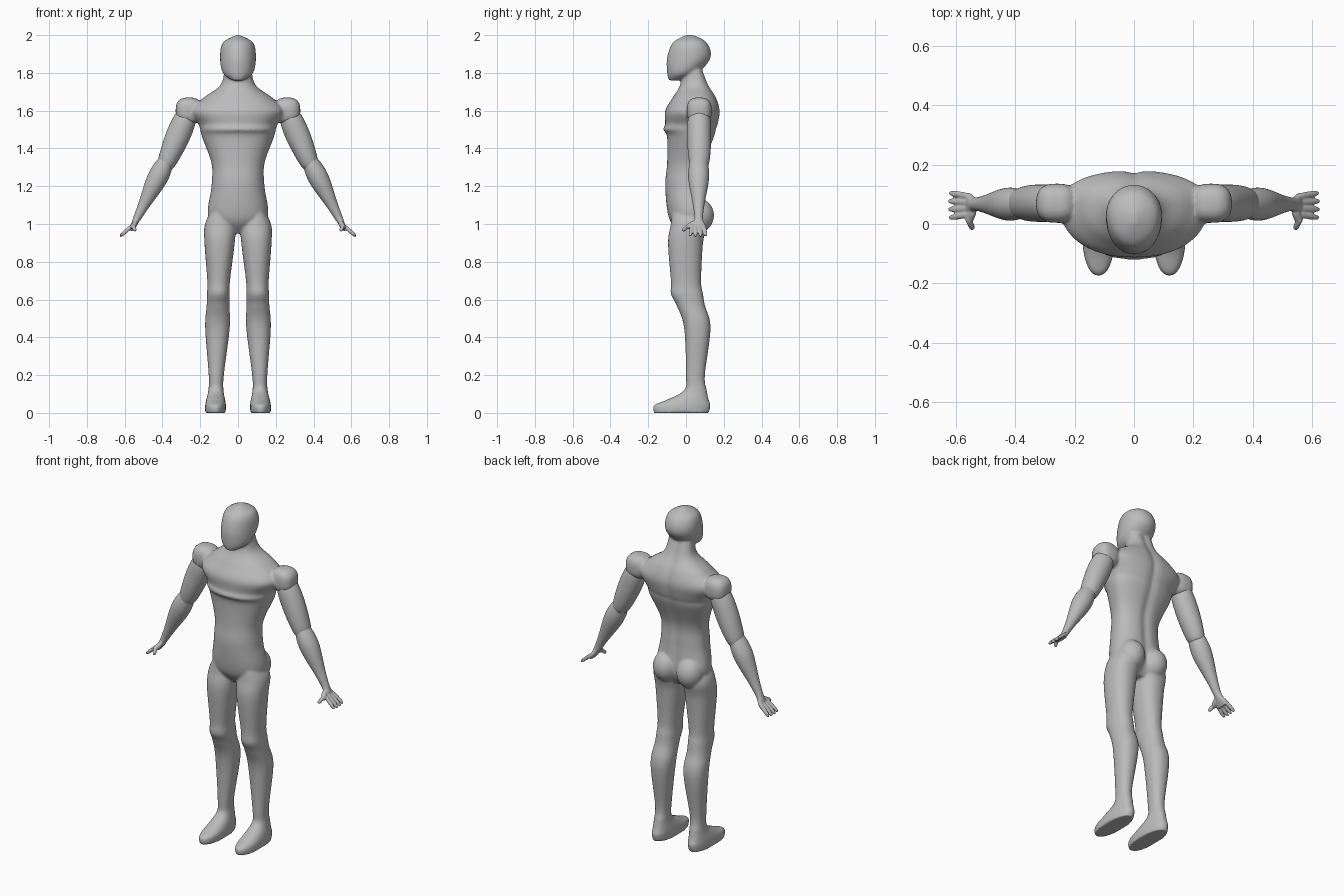
import bpy, bmesh, math
from mathutils import Matrix, Vector

cube = bpy.data.objects.get("Cube")
if cube:
    bpy.data.objects.remove(cube, do_unlink=True)

skin = bpy.data.materials.new("neutral grey")
skin.use_nodes = True
grey = (.5, .5, .5, 1)
skin.diffuse_color = grey
skin.node_tree.nodes["Principled BSDF"].inputs["Base Color"].default_value = grey


def signed_power(value, power):
    return math.copysign(abs(value) ** power, value)


def spline(rows, steps=6):
    """Smooth a list of section rows with a Catmull-Rom curve."""
    smooth = []
    padded = [rows[0], *rows, rows[-1]]
    for neighbours in zip(padded, padded[1:], padded[2:], padded[3:]):
        for step in range(steps):
            t = step / steps
            smooth.append([
                b + t / 2 * (c - a + t * (2 * a - 5 * b + 4 * c - d + t * (3 * (b - c) + d - a)))
                for a, b, c, d in zip(*neighbours)])
    return smooth + [rows[-1]]


def loft(bm, rows, matrix=Matrix(), power=.9, share=.5, groove=0, centre=lambda z: 0, sides=48):
    """Skin rows of (height, half width, front, back); share places the widest line in depth."""
    rings = []
    for z, width, front, back in spline(rows):
        middle = front + share * (back - front)
        ring = []
        for k in range(sides):
            angle = math.tau * k / sides
            x = width * signed_power(math.cos(angle), power)
            depth = signed_power(math.sin(angle), power)
            y = middle + depth * (back - middle if depth > 0 else middle - front)
            if depth > 0:
                y -= groove * math.exp(-(x / .025) ** 2)
            ring.append(bm.verts.new(matrix @ Vector((centre(z) + x, y, z))))
        rings.append(ring)
    for low, high in zip(rings, rings[1:]):
        for k in range(sides):
            bm.faces.new((low[k - 1], low[k], high[k], high[k - 1]))
    bm.faces.new(rings[0])
    bm.faces.new(rings[-1])


def blob(bm, matrix, radii, power):
    """Ellipsoid that grows boxier as the power falls below one."""
    rows = []
    for k in range(-8, 9):
        angle = k * math.pi / 17
        size = math.cos(angle) ** power
        height = signed_power(math.sin(angle), power)
        rows.append((radii[2] * height, radii[0] * size, -radii[1] * size, radii[1] * size))
    loft(bm, rows, matrix, power)


def finger(bm, start, end, radius):
    """Rounded tube from the palm to a fingertip."""
    a, b = Vector(start), Vector(end)
    turn = (b - a).to_track_quat('Z', 'Y').to_matrix().to_4x4()
    place = Matrix.Translation((a + b) / 2) @ turn
    blob(bm, place, (radius, radius, (b - a).length / 2), .7)


def limb(bm, rows, joint, degrees):
    """Hang a tapering limb of (distance, half width, half depth) from a joint."""
    place = Matrix.Translation(joint) @ Matrix.Rotation(math.radians(-degrees), 4, 'Y')
    loft(bm, [(z, width, -depth, depth) for z, width, depth in rows], place, 1)


def finish(bm, name, voxel, rounds, mirrored):
    """Fuse overlapping volumes into one smooth skin."""
    bmesh.ops.recalc_face_normals(bm, faces=bm.faces)
    mesh = bpy.data.meshes.new(name)
    bm.to_mesh(mesh)
    bm.free()
    mesh.materials.append(skin)
    part = bpy.data.objects.new(name, mesh)
    bpy.context.collection.objects.link(part)
    fuse = part.modifiers.new("fuse", 'REMESH')
    fuse.mode = 'VOXEL'
    fuse.voxel_size = voxel
    fuse.use_smooth_shade = True
    soften = part.modifiers.new("soften", 'SMOOTH')
    soften.factor = .5
    soften.iterations = rounds
    if mirrored:
        mirror = part.modifiers.new("mirror", 'MIRROR')
        mirror.use_mirror_merge = False


# Torso and neck, from the crotch upward
body = bmesh.new()
torso = [
    (.95, .03, -.03, .07), (1.03, .155, -.09, .11), (1.2, .14, -.11, .1),
    (1.32, .14, -.1, .1), (1.46, .19, -.1, .15), (1.5, .2, -.12, .16),
    (1.53, .21, -.11, .17), (1.6, .25, -.11, .18), (1.67, .18, -.07, .16),
    (1.74, .09, -.03, .12), (1.85, .07, -.02, .08)]
loft(body, torso, share=.6, groove=.01, sides=64)

# Head with a narrow chin
head = [
    (1.76, .03, -.09, -.04), (1.8, .08, -.1, .06), (1.88, .095, -.1, .13),
    (1.96, .08, -.07, .11), (2, .01, 0, .04)]
loft(body, head, power=1, share=.55)

# Legs with feet, from the hip down to the sole
leg = [
    (1.08, .04, -.07, .08), (1, .08, -.08, .11), (.9, .08, -.095, .09),
    (.7, .06, -.08, .08), (.63, .06, -.08, .09), (.57, .06, -.05, .1),
    (.45, .065, -.01, .13), (.2, .04, 0, .1), (.12, .04, -.01, .11),
    (.07, .05, -.1, .12), (.04, .055, -.17, .13), (0, .055, -.17, .12)]
for side in (1, -1):
    flip = Matrix.Diagonal((side, 1, 1, 1))
    loft(body, leg, flip, centre=lambda z: .12 - z / 40)
    # Shoulder cap and buttock
    blob(body, flip @ Matrix.Translation((.26, .07, 1.6)), (.07, .066, .07), .75)
    blob(body, flip @ Matrix.Translation((.078, .065, 1.045)), (.076, .083, .09), 1)
finish(body, "body", .007, 5, False)

# Upper arms, hanging outward from the shoulders
arm = bmesh.new()
upper = [(0, .04, .04), (-.06, .06, .06), (-.15, .065, .063), (-.25, .057, .06),
         (-.32, .045, .05), (-.35, .02, .03)]
limb(arm, upper, (.257, .07, 1.61), 23)
finish(arm, "upper_arms", .006, 3, True)

# Forearms flattening into the palms
arm = bmesh.new()
fore = [(.03, .02, .03), (0, .042, .047), (-.1, .054, .055), (-.26, .03, .03),
        (-.34, .02, .023), (-.38, .014, .037), (-.41, .008, .035)]
limb(arm, fore, (.382, .067, 1.33), 27)

# Fingers, thumb base and thumb
for k in range(4):
    spread = k - 1.5
    reach = .003 * abs(spread)
    finger(arm, (.55, .063 + .02 * spread, 1), (.627 - reach, .063 + .028 * spread, .932 + reach), .01)
finger(arm, (.54, .05, 1.01), (.56, .005, .98), .014)
finger(arm, (.56, .02, 1), (.543, -.018, .963), .01)
finish(arm, "forearms_and_hands", .004, 2, True)
